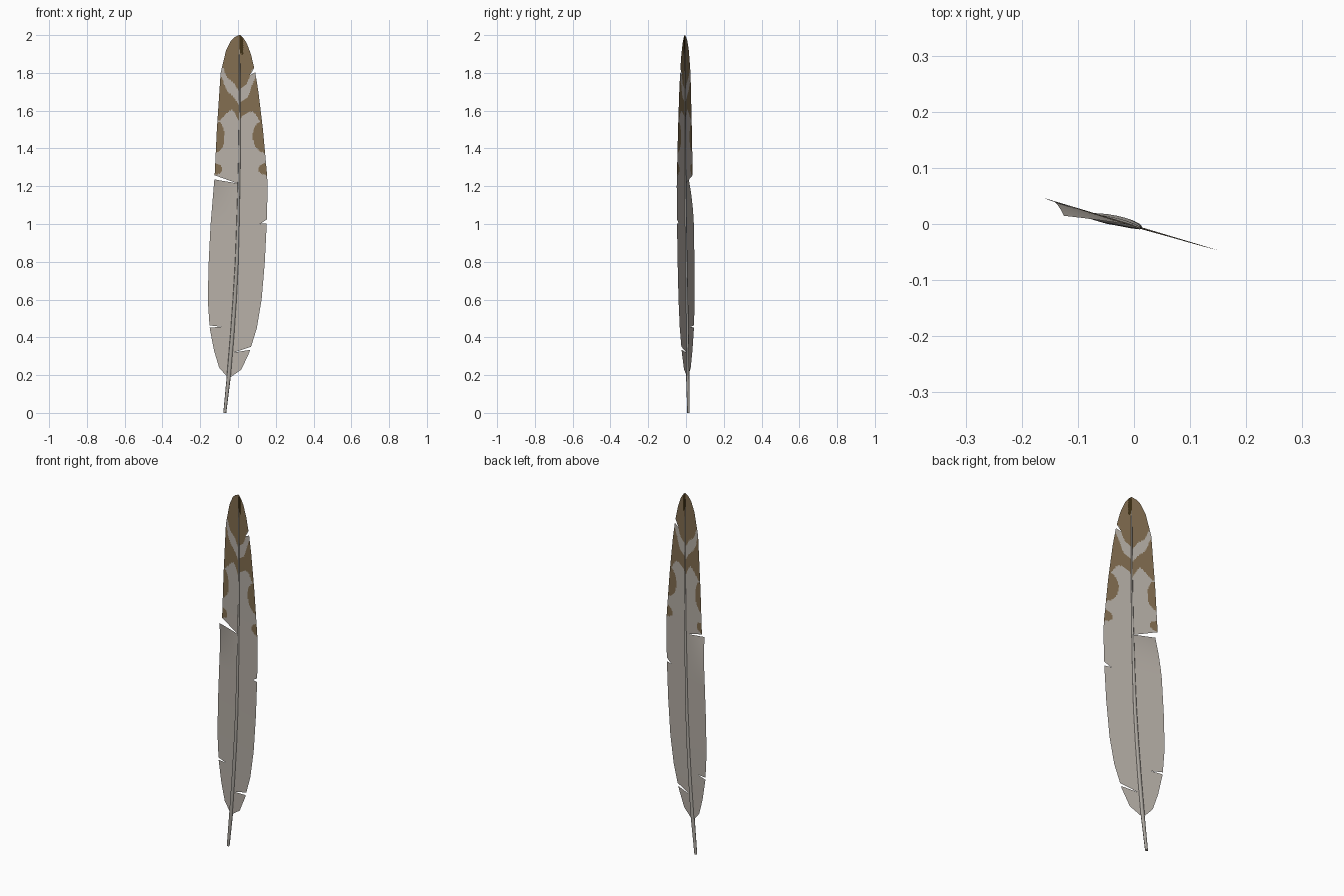
import bpy, bmesh, math

if "Cube" in bpy.data.objects:
    bpy.data.objects.remove(bpy.data.objects["Cube"])


def material(name, rgb):
    m = bpy.data.materials.new(name)
    m.diffuse_color = (*rgb, 1)
    m.use_nodes = True
    m.node_tree.nodes["Principled BSDF"].inputs["Base Color"].default_value = m.diffuse_color
    return m


GREY = material("pale grey vane", (0.47, 0.43, 0.385))
BROWN = material("brown marking", (0.225, 0.155, 0.08))
DARK = material("dark brown tip", (0.05, 0.03, 0.008))
QUILL = material("quill grey", (0.40, 0.375, 0.34))

# shaft centre line and radius: z, x, y, r
SHAFT = [(0, -.07, .013, .008), (.2, -.048, .009, .011), (.4, -.031, .006, .011),
         (.6, -.017, .003, .0105), (.8, -.006, 0, .0095), (1, 0, -.002, .008),
         (1.3, .007, -.004, .006), (1.6, .01, -.006, .0045), (2, .009, -.007, .002)]
# outline: z, x
LEFT = [(.185, -.052), (.24, -.10), (.33, -.127), (.45, -.15), (.6, -.16), (.8, -.155),
        (1, -.145), (1.25, -.124), (1.5, -.112), (1.8, -.092), (1.92, -.063),
        (1.97, -.038), (1.99, -.018), (2, .005)]
RIGHT = [(.185, -.045), (.23, .018), (.32, .06), (.45, .10), (.6, .125), (.8, .142),
         (1, .152), (1.2, .157), (1.27, .153), (1.5, .132), (1.7, .108), (1.81, .09),
         (1.9, .068), (1.96, .045), (1.99, .024), (2, .012)]
# splits in the vane: z at edge, z at shaft, inner end (0..1), half gap at edge
LEFT_SPLITS = [(.457, .455, .5, .006), (1.247, 1.213, .06, .011)]
RIGHT_SPLITS = [(.342, .315, .15, .008), (1.013, .96, .78, .011), (1.815, 1.745, .62, .012)]


def interp(table, z, k=1):
    if z <= table[0][0]:
        return table[0][k]
    for a, b in zip(table, table[1:]):
        if z <= b[0]:
            return a[k] + (b[k] - a[k]) * (z - a[0]) / (b[0] - a[0])
    return table[-1][k]


def marking(t, z, side):
    """Colour index from distance to shaft (0..1) and height."""
    if side > 0 and z > 1.9 and .012 < t * (interp(RIGHT, z) - interp(SHAFT, z)) + .012 < .03:
        return 2
    wave = .008 * math.sin(t * 9 + side)
    if z > 1.70 + .13 * t + wave:                       # tip
        return 1
    if 1.54 + .06 * math.sin(math.pi * min(1, t * 1.1)) + wave < z < 1.63 + .15 * t ** 1.2 + wave:
        return 1                                        # chevron band
    for zc, rz, rt in ((1.46, .085, .5 if side > 0 else .4), (1.29, .032, .35)):
        if ((z - zc) / rz) ** 2 + ((t - 1.05) / rt) ** 2 < 1:
            return 1                                    # edge spots
    return 0


def vane(name, outline, splits, side):
    bm = bmesh.new()
    cols = 24
    ends = [(.185, .185, 2, 0)] + splits + [(2, 2, 2, 0)]

    def line(s, t, sign):
        gap = s[3] * max(0, (t - s[2]) / (1 - s[2])) if s[3] else 0
        return s[1] + (s[0] - s[1]) * t + sign * gap

    for lo, hi in zip(ends, ends[1:]):
        rows = max(4, round((hi[0] - lo[0]) / .008))
        grid = []
        for j in range(rows + 1):
            row = []
            for i in range(cols + 1):
                t = i / cols
                a, b = line(lo, t, 1), line(hi, t, -1)
                z = a + (b - a) * j / rows
                sx, sy = interp(SHAFT, z), interp(SHAFT, z, 2)
                dx = (interp(outline, z) - sx) * t
                y = sy - .3 * dx
                # flap curled forward under the long split
                if side < 0 and lo[0] < 1 and hi[0] < 1.5:
                    y -= .02 * t * max(0, (z - .98) / .25) ** 2
                row.append(bm.verts.new((sx + dx, y, z)))
            grid.append(row)
        for j in range(rows):
            for i in range(cols):
                q = [grid[j][i], grid[j][i + 1], grid[j + 1][i + 1], grid[j + 1][i]]
                f = bm.faces.new(q if side > 0 else q[::-1])
                f.smooth = True
                f.material_index = marking((i + .5) / cols, f.calc_center_median().z, side)
    bmesh.ops.remove_doubles(bm, verts=bm.verts, dist=.00005)
    finish(bm, name, (GREY, BROWN, DARK))


def finish(bm, name, mats):
    me = bpy.data.meshes.new(name)
    bm.to_mesh(me)
    bm.free()
    for m in mats:
        me.materials.append(m)
    ob = bpy.data.objects.new(name, me)
    bpy.context.collection.objects.link(ob)


# two vanes either side of the shaft
vane("left_vane", LEFT, LEFT_SPLITS, -1)
vane("right_vane", RIGHT, RIGHT_SPLITS, 1)

# tapered quill
bm = bmesh.new()
rings = []
SIDES = 8
for k in range(31):
    z = 1.99 * k / 30
    x, y, r = (interp(SHAFT, z, c) for c in (1, 2, 3))
    rings.append([bm.verts.new((x + r * math.cos(a), y + .8 * r * math.sin(a), z))
                  for a in (2 * math.pi * i / SIDES for i in range(SIDES))])
for p, q in zip(rings, rings[1:]):
    for i in range(SIDES):
        n = (i + 1) % SIDES
        f = bm.faces.new((p[i], p[n], q[n], q[i]))
        f.smooth = True
        f.material_index = 1 if f.calc_center_median().z > 1.9 else 0
bm.faces.new(rings[0][::-1])
bm.faces.new(rings[-1])
finish(bm, "quill", (QUILL, DARK))
